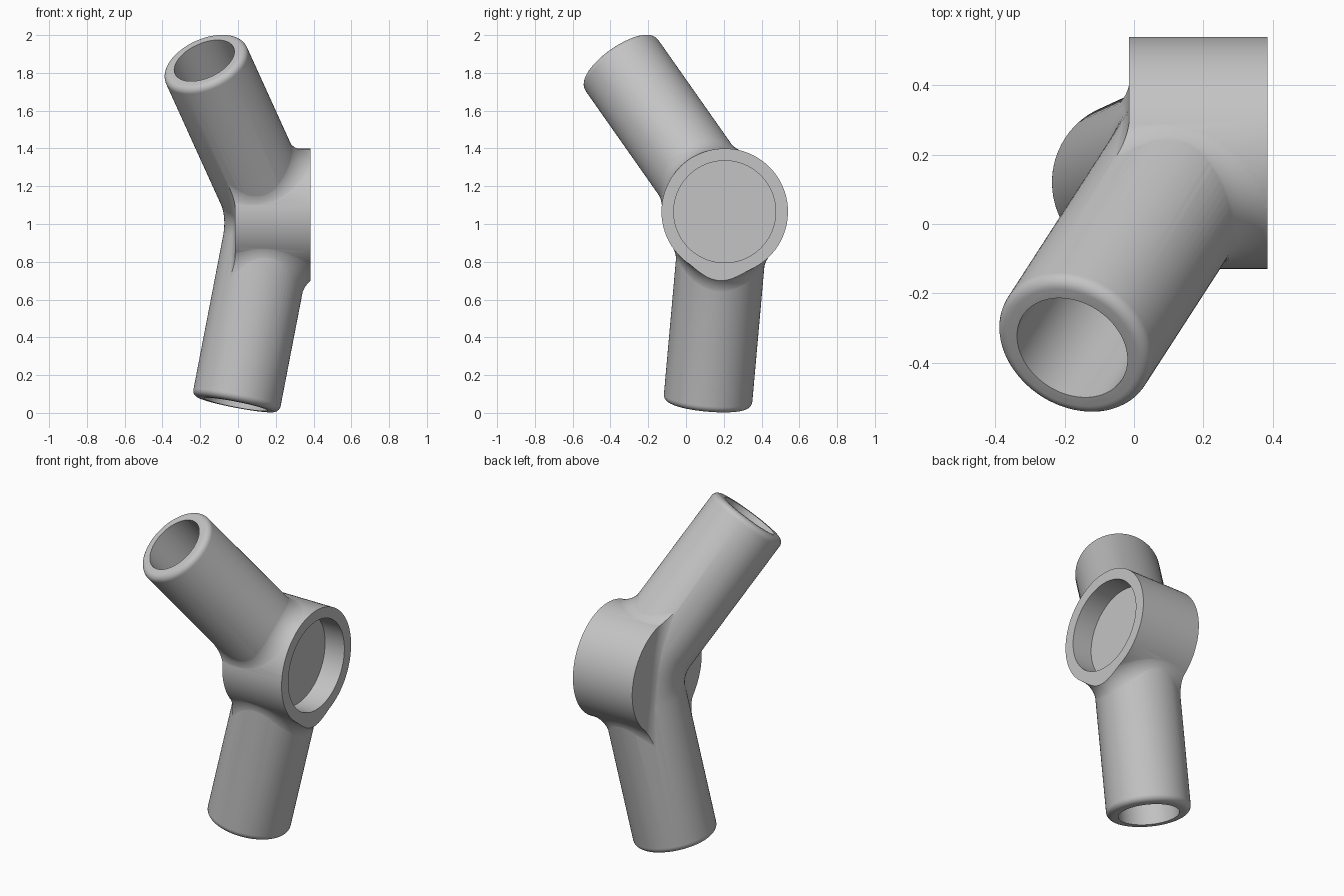
import bpy, bmesh, math
from mathutils import Vector, Quaternion

if "Cube" in bpy.data.objects:
    bpy.data.objects.remove(bpy.data.objects["Cube"], do_unlink=True)

# Main dimensions
HUB = Vector((0.185, 0.205, 1.065))
BACK, FACE = -0.015, 0.385
HUB_R, TUBE_R, BORE_R, RECESS_R = 0.335, 0.235, 0.17, 0.27
FILLET, LIP, REACH, SINK = 0.14, 0.035, 1.043, 0.002
SEG, ARC = 72, 10
X = Vector((1, 0, 0))
up = Vector((-0.362, -0.56, 0.797)).normalized()
low = Vector((-0.195, -0.09, -1.01)).normalized()
bend_axis = (-low).cross(up).normalized()


def loft(name, rings):
    """Closed solid through a list of equal point rings."""
    bm = bmesh.new()
    loops = [[bm.verts.new(p) for p in ring] for ring in rings]
    n = len(loops[0])
    for a, b in zip(loops, loops[1:]):
        for i in range(n):
            j = (i + 1) % n
            bm.faces.new((a[i], a[j], b[j], b[i]))
    bm.faces.new(loops[0][::-1])
    bm.faces.new(loops[-1])
    bmesh.ops.remove_doubles(bm, verts=bm.verts, dist=1e-5)
    bmesh.ops.recalc_face_normals(bm, faces=bm.faces)
    mesh = bpy.data.meshes.new(name)
    bm.to_mesh(mesh)
    bm.free()
    obj = bpy.data.objects.new(name, mesh)
    bpy.context.collection.objects.link(obj)
    return obj


def spokes(axis, ref):
    """Unit directions around an axis, starting from ref."""
    side = axis.cross(ref).normalized()
    ref = side.cross(axis)
    turn = [2 * math.pi * i / SEG for i in range(SEG)]
    return [ref * math.cos(t) + side * math.sin(t) for t in turn]


def ring(centre, axis, ref, radius):
    return [centre + e * radius for e in spokes(axis, ref)]


def rod(name, a, b, radius):
    d = (b - a).normalized()
    return loft(name, [ring(p, d, bend_axis + X * 0.1, radius) for p in (a, b)])


def combine(target, operation, other):
    mod = target.modifiers.new(operation, "BOOLEAN")
    mod.operation, mod.object, mod.solver = operation, other, "EXACT"
    bpy.context.view_layer.objects.active = target
    bpy.ops.object.modifier_apply(modifier=mod.name)
    bpy.data.objects.remove(other, do_unlink=True)


# Centre line of the bent tube: straight, arc, straight
phi = (-low).angle(up)
bend_r = TUBE_R + FILLET
tangent = bend_r * math.tan(phi / 2)
pivot = HUB + (up + low).normalized() * bend_r / math.cos(phi / 2)
elbow = []
for k in range(ARC + 1):
    q = Quaternion(bend_axis, phi * k / ARC)
    elbow.append((pivot + q @ (HUB + low * tangent - pivot), q @ -low))

# Bent tube with rounded lips at both ends
lip = []
for k in range(7):
    a = math.pi / 2 * k / 6
    lip.append((REACH - LIP + LIP * math.sin(a), TUBE_R - LIP + LIP * math.cos(a)))
rings = [ring(HUB + low * s, -low, bend_axis, r) for s, r in reversed(lip)]
rings += [ring(p, d, bend_axis, TUBE_R) for p, d in elbow]
rings += [ring(HUB + up * s, up, bend_axis, r) for s, r in lip]
joint = loft("pipe_joint", rings)


# Rolling-ball fillet from a tube to the side of the hub
def skirt(name, d):
    columns = []
    for e in spokes(d, X):
        off = e * bend_r
        a = d.y ** 2 + d.z ** 2
        b = off.y * d.y + off.z * d.z
        c = off.y ** 2 + off.z ** 2 - (HUB_R + FILLET) ** 2
        ball = off + d * ((-b + math.sqrt(b * b - a * c)) / a)
        r = Vector((0, ball.y, ball.z)).normalized()
        arc = [HUB + ball + (-e).slerp(-r, k / ARC) * (FILLET + SINK)
               for k in range(ARC + 1)]
        columns.append([HUB + d * 0.45] + arc + [HUB])
    return loft(name, list(zip(*columns)))


# Fillet along the tube where it breaks through the hub's closed end
def saddle_slice(p, d):
    side = d.cross(X).normalized()
    out = -side.cross(d)
    level = (p.x - BACK) / -out.x
    h = level + FILLET
    w = math.sqrt(bend_r ** 2 - h ** 2)
    start = -math.pi / 2
    end = -math.pi + math.atan2(h, w)
    half = [(w, level - 0.1)]
    for k in range(ARC + 1):
        a = start + (end - start) * k / ARC
        half.append((w + (FILLET + SINK) * math.cos(a),
                     h + (FILLET + SINK) * math.sin(a)))
    outline = half + [(-l, u) for l, u in reversed(half)]
    return [p + side * l + out * u for l, u in outline]


steps = [tangent + (0.75 - tangent) * k / 12 for k in range(1, 13)]
line = [(HUB + low * s, -low) for s in reversed(steps)]
line += elbow + [(HUB + up * s, up) for s in steps]
saddle = loft("saddle", [saddle_slice(p, d) for p, d in line])
corners = [(-1, -1), (1, -1), (1, 1), (-1, 1)]
slab = loft("slab", [[Vector((x, y, HUB.z + z)) for y, z in corners]
                     for x in (BACK, FACE)])
combine(slab, "UNION", saddle)

# Hub with its skirts, trimmed to length
hub = rod("hub", HUB - X * 0.8, HUB + X * 0.6, HUB_R)
combine(hub, "UNION", skirt("upper_skirt", up))
combine(hub, "UNION", skirt("lower_skirt", low))
combine(hub, "INTERSECT", slab)
combine(joint, "UNION", hub)

# Blind bores in the tubes and the round recess in the hub
for d in (up, low):
    combine(joint, "DIFFERENCE",
            rod("bore", HUB + d * 0.44, HUB + d * 1.2, BORE_R))
mouth = Vector((FACE, HUB.y, HUB.z))
combine(joint, "DIFFERENCE", rod("recess", mouth - X * 0.13, mouth + X * 0.2, RECESS_R))

# Material and shading
grey = bpy.data.materials.new("light_grey")
grey.use_nodes = True
colour = (0.55, 0.55, 0.55, 1)
grey.diffuse_color = colour
grey.node_tree.nodes["Principled BSDF"].inputs["Base Color"].default_value = colour
joint.data.materials.clear()
joint.data.materials.append(grey)
bpy.ops.object.select_all(action="DESELECT")
joint.select_set(True)
bpy.context.view_layer.objects.active = joint
bpy.ops.object.shade_smooth_by_angle(angle=math.radians(30))
